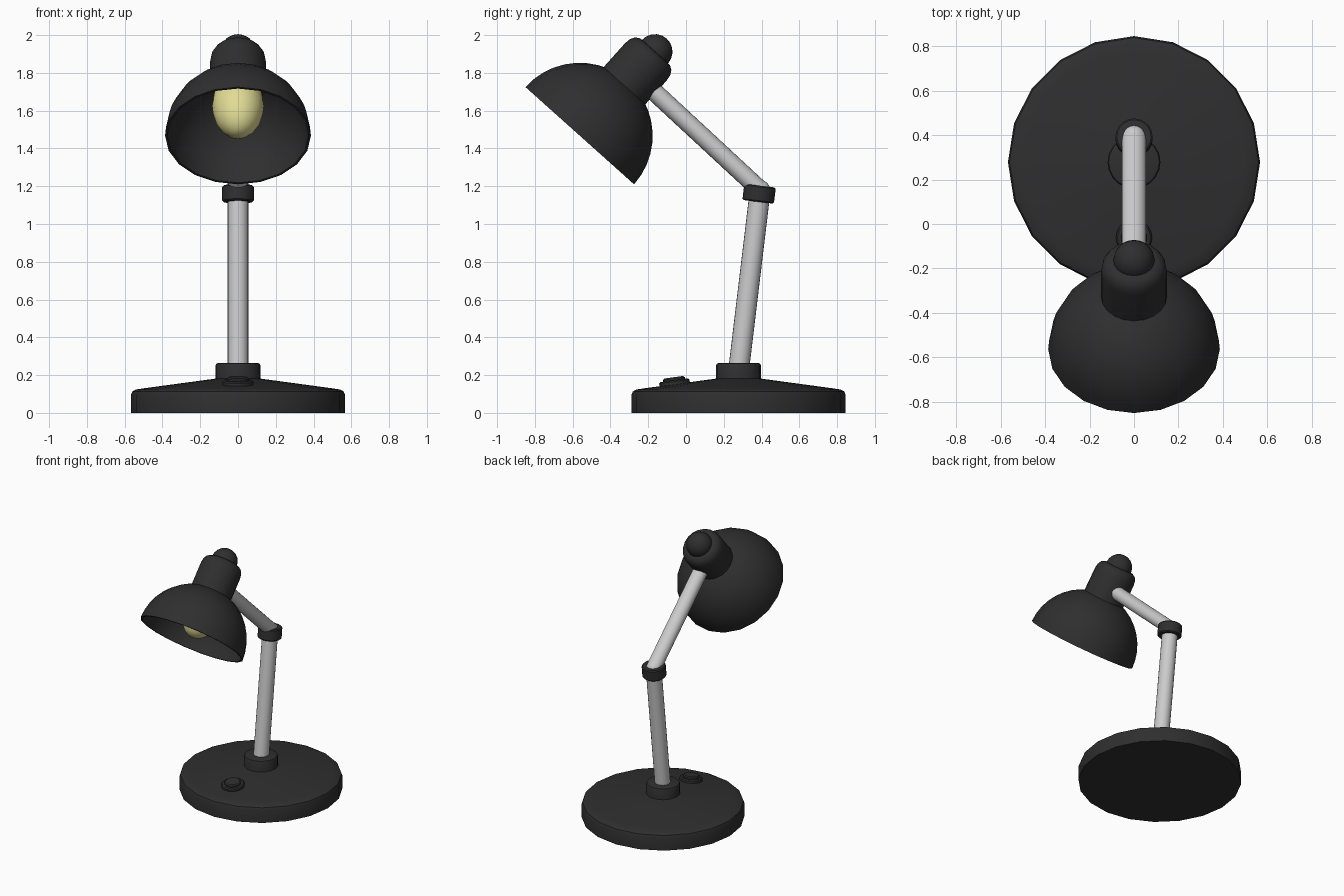
import bpy, bmesh, math
from mathutils import Vector, Matrix

if "Cube" in bpy.data.objects:
    bpy.data.objects.remove(bpy.data.objects["Cube"])


def material(name, rgb):
    m = bpy.data.materials.new(name)
    m.diffuse_color = (*rgb, 1)
    m.use_nodes = True
    m.node_tree.nodes["Principled BSDF"].inputs["Base Color"].default_value = m.diffuse_color
    return m


BLACK = material("matte_black", (0.028, 0.028, 0.028))
METAL = material("brushed_metal", (0.60, 0.60, 0.60))
GLOW = material("pale_yellow", (0.75, 0.71, 0.30))


def lathe(name, profile, mat, origin=(0, 0, 0), axis=(0, 0, 1), segs=20, x_scale=1.0, angle=35):
    """Spin (radius, height) points round an axis lying in the YZ plane."""
    bm = bmesh.new()
    vs = [bm.verts.new((r, 0, h)) for r, h in profile]
    es = [bm.edges.new(p) for p in zip(vs, vs[1:])]
    bmesh.ops.spin(bm, geom=vs + es, cent=(0, 0, 0), axis=(0, 0, 1),
                   angle=2 * math.pi, steps=segs, use_duplicate=False)
    bmesh.ops.remove_doubles(bm, verts=bm.verts[:], dist=1e-4)
    bmesh.ops.recalc_face_normals(bm, faces=bm.faces[:])
    tilt = Matrix.Rotation(math.atan2(-axis[1], axis[2]), 4, 'X')
    bm.transform(Matrix.Translation(origin) @ tilt @ Matrix.Diagonal((x_scale, 1, 1, 1)))
    me = bpy.data.meshes.new(name)
    bm.to_mesh(me)
    bm.free()
    me.materials.append(mat)
    ob = bpy.data.objects.new(name, me)
    bpy.context.collection.objects.link(ob)
    bpy.ops.object.select_all(action='DESELECT')
    ob.select_set(True)
    bpy.context.view_layer.objects.active = ob
    bpy.ops.object.shade_smooth_by_angle(angle=math.radians(angle))
    return ob


def arc(r, h, a0, a1, n, c=0.0):
    """Elliptical arc profile: radius r across, h along the axis, centred at height c."""
    pts = []
    for i in range(n + 1):
        a = math.radians(a0 + (a1 - a0) * i / n)
        pts.append((max(0.0, r * math.cos(a)), c + h * math.sin(a)))
    return pts


def tube(name, a, b, r, x_scale=1.0):
    a, b = Vector(a), Vector(b)
    n = (b - a).length
    return lathe(name, [(0, 0), (r, 0), (r, n), (0, n)], METAL, a, b - a, 20, x_scale)


# base plate with rounded rim and shallow cone top
FOOT = Vector((0, 0.278, 0))
lathe("base", [(0, 0), (0.567, 0), (0.567, 0.095), (0.56, 0.113), (0.54, 0.124),
               (0.50, 0.130), (0.10, 0.184), (0, 0.184)], BLACK, FOOT)
lathe("base_collar", [(0, 0.15), (0.119, 0.15), (0.119, 0.25), (0.114, 0.261),
                      (0.104, 0.265), (0, 0.265)], BLACK, FOOT)

# switch on the sloping top
SLOPE = Vector((0, -0.135, 1)).normalized()
SWITCH = Vector((0, -0.06, 0.152))
lathe("switch_ring", [(0, -0.02), (0.081, -0.02), (0.081, 0.014), (0.074, 0.021), (0, 0.021)],
      BLACK, SWITCH, SLOPE)
lathe("switch_button", [(0, 0), (0.058, 0), (0.058, 0.030), (0.050, 0.037), (0, 0.037)],
      BLACK, SWITCH, SLOPE)

# arms and elbow
ELBOW = Vector((0, 0.393, 1.18))
LOW = Vector((0, 0.278, 0.22))
tube("lower_arm", LOW, ELBOW, 0.055)
tube("upper_arm", ELBOW, (0, -0.235, 1.762), 0.049, 1.11)
lathe("elbow_ball", arc(0.053, 0.053, -90, 90, 8), METAL, ELBOW)
lathe("elbow_ring", [(0.05, -0.043), (0.077, -0.043), (0.084, -0.036), (0.084, 0.036),
                     (0.077, 0.043), (0.05, 0.043), (0.05, -0.043)],
      BLACK, (0, 0.387, 1.160), ELBOW - LOW)

# lamp head, everything along one tilted axis
HEAD = Vector((0, -0.5625, 1.4675))
AXIS = Vector((0, 0.667, 0.745))
lathe("shade", arc(0.374, 0.374, 90, 0, 10) + arc(0.386, 0.386, 0, 90, 10), BLACK, HEAD, AXIS)
lathe("socket_housing", [(0, 0.34), (0.148, 0.34), (0.148, 0.525), (0.143, 0.558), (0.130, 0.582),
                         (0.108, 0.596), (0.08, 0.60), (0, 0.60)], BLACK, HEAD, AXIS)
lathe("housing_knob", arc(0.093, 0.093, -90, 90, 10, 0.597), BLACK, HEAD, AXIS)
lathe("bulb", arc(0.137, 0.20, -90, 90, 12, 0.212), GLOW, HEAD, AXIS)
